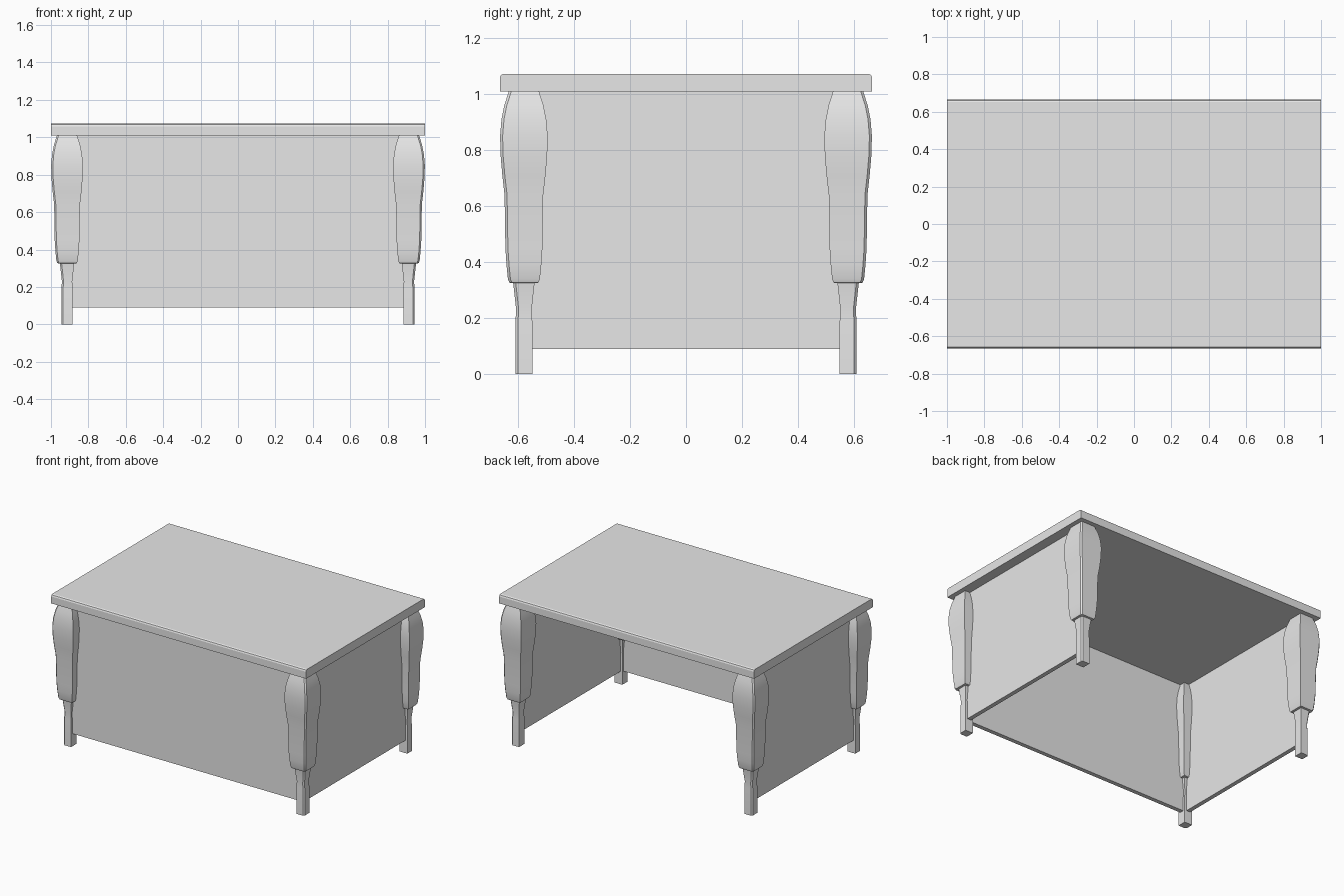
import bpy, bmesh, math

cube = bpy.data.objects.get("Cube")
if cube:
    bpy.data.objects.remove(cube, do_unlink=True)

GREY = (0.8, 0.8, 0.8, 1)
mat = bpy.data.materials.new("light grey")
mat.use_nodes = True
mat.diffuse_color = GREY
mat.node_tree.nodes["Principled BSDF"].inputs["Base Color"].default_value = GREY

LEG_X, LEG_Y = 0.914, 0.579      # leg centre lines
TOP_LOW, TOP_HIGH = 1.01, 1.073  # slab heights
PANEL_LOW, PANEL_THICK = 0.09, 0.03


def finish(bm, name):
    bmesh.ops.recalc_face_normals(bm, faces=bm.faces)
    mesh = bpy.data.meshes.new(name)
    bm.to_mesh(mesh)
    bm.free()
    mesh.materials.append(mat)
    obj = bpy.data.objects.new(name, mesh)
    bpy.context.collection.objects.link(obj)
    return obj


def box_mesh(lo, hi):
    bm = bmesh.new()
    bmesh.ops.create_cube(bm, size=1)
    for v in bm.verts:
        v.co = [(a + b) / 2 + c * (b - a) for a, b, c in zip(lo, hi, v.co)]
    return bm


# Table top, eased along the two long upper edges
bm = box_mesh((-1, -0.665, TOP_LOW), (1, 0.665, TOP_HIGH))
long_edges = [e for e in bm.edges
              if all(v.co.z > TOP_HIGH - 0.001 for v in e.verts)
              and abs(e.verts[0].co.x - e.verts[1].co.x) > 1]
bmesh.ops.bevel(bm, geom=long_edges, offset=0.014, segments=2,
                profile=0.5, affect='EDGES')
finish(bm, "table_top")

# Front and side panels, the back stays open
h = PANEL_THICK / 2
finish(box_mesh((-LEG_X, -LEG_Y - h, PANEL_LOW),
                (LEG_X, -LEG_Y + h, TOP_LOW)), "front_panel")
for side, name in ((1, "left_panel"), (-1, "right_panel")):
    finish(box_mesh((side * LEG_X - h, -LEG_Y, PANEL_LOW),
                    (side * LEG_X + h, LEG_Y, TOP_LOW)), name)

# Leg silhouette: height and half width
PROFILE = [(0, 0.030), (0.19, 0.030), (0.23, 0.0275), (0.325, 0.038),
           (0.327, 0.052), (0.34, 0.057), (0.39, 0.062), (0.45, 0.066),
           (0.64, 0.069), (0.71, 0.077), (0.78, 0.083), (0.85, 0.085),
           (0.91, 0.080), (0.96, 0.070), (TOP_LOW, 0.054)]
CHAMFER = 0.009


def leg(name, sx, sy):
    bm = bmesh.new()
    rings = []
    for z, r in PROFILE:
        # Square section with the outer corner cut off
        section = [(-r, -r), (r, -r), (r, r - CHAMFER), (r - CHAMFER, r), (-r, r)]
        rings.append([bm.verts.new((sx * (LEG_X + x), sy * (LEG_Y + y), z))
                      for x, y in section])
    for low, high in zip(rings, rings[1:]):
        for i in range(len(low)):
            j = (i + 1) % len(low)
            bm.faces.new((low[i], low[j], high[j], high[i]))
    bm.faces.new(rings[0])
    bm.faces.new(rings[-1])
    obj = finish(bm, name)
    bpy.ops.object.select_all(action='DESELECT')
    obj.select_set(True)
    bpy.context.view_layer.objects.active = obj
    bpy.ops.object.shade_smooth_by_angle(angle=math.radians(30))


for sx, side in ((1, "left"), (-1, "right")):
    for sy, end in ((-1, "front"), (1, "back")):
        leg(f"{end}_{side}_leg", sx, sy)
